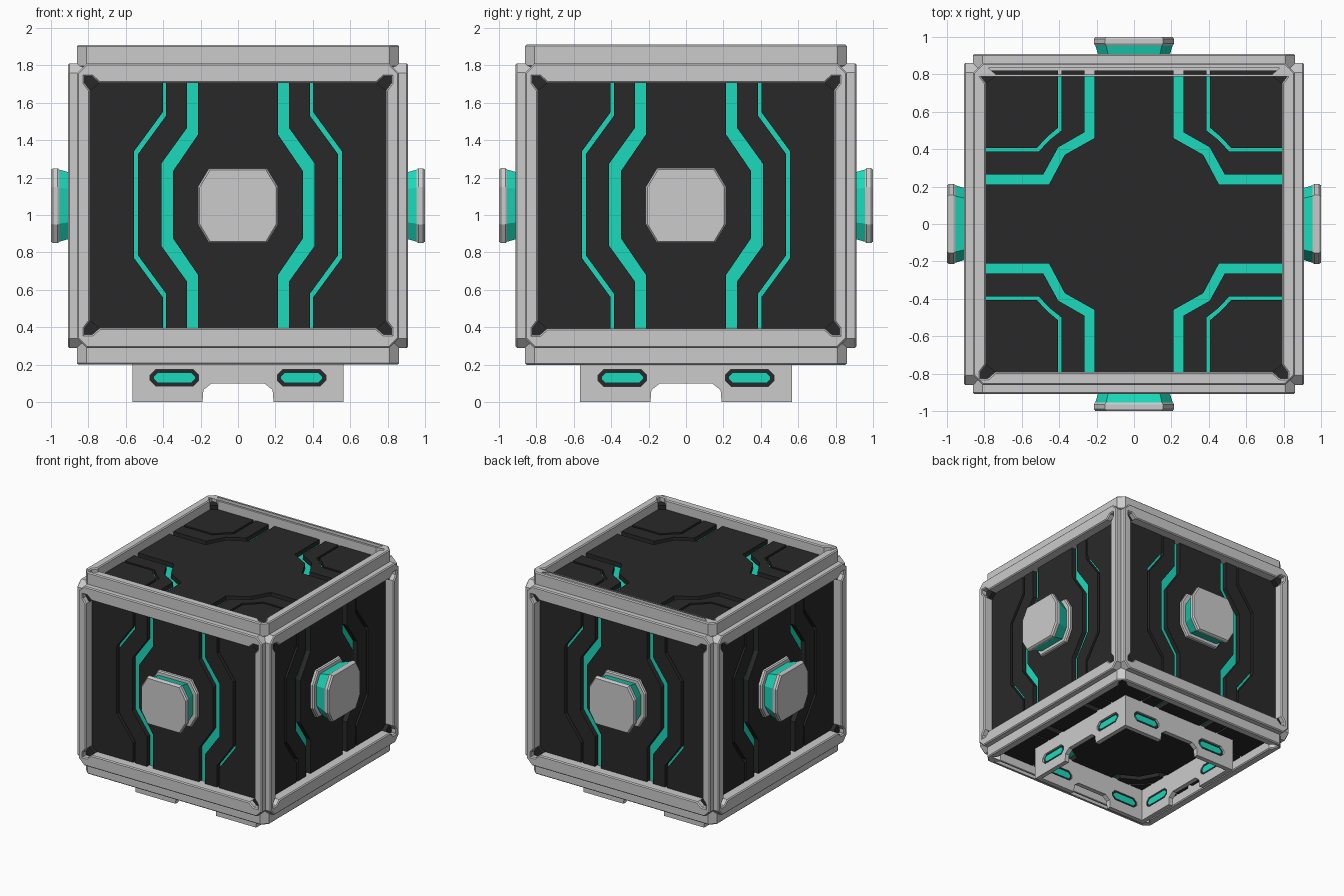
import bpy, bmesh
from math import pi
from mathutils import Matrix

if "Cube" in bpy.data.objects:
    bpy.data.objects.remove(bpy.data.objects["Cube"])


def material(name, rgb):
    m = bpy.data.materials.new(name)
    m.diffuse_color = (*rgb, 1)
    m.use_nodes = True
    m.node_tree.nodes["Principled BSDF"].inputs["Base Color"].default_value = m.diffuse_color
    return m


DARK = material("dark_panel", (0.022, 0.022, 0.022))
TEAL = material("teal_glow", (0.01, 0.70, 0.50))

# Face frames: local (u, v, depth) to world; v is the real height on side faces
FRONT = Matrix(((1, 0, 0, 0), (0, 0, -1, 0), (0, 1, 0, 0), (0, 0, 0, 1)))
SIDES = {n: Matrix.Rotation(k * pi / 2, 4, 'Z') @ FRONT
         for k, n in enumerate(("front", "right", "back", "left"))}
ENDS = {"top": Matrix.Identity(4),
        "bottom": Matrix.Translation((0, 0, 2.11)) @ Matrix.Rotation(pi, 4, 'X')}


def add(name, mesh, mat):
    ob = bpy.data.objects.new(name, mesh)
    bpy.context.collection.objects.link(ob)
    if mat:
        mesh.materials.clear()
        mesh.materials.append(mat)
    return ob


def prism(name, loops, d0, d1, face, mat=None, bevel=0.0):
    """Extrude filled 2D outlines (inner loops become holes) from depth d0 to d1."""
    cu = bpy.data.curves.new(name, 'CURVE')
    cu.dimensions = '2D'
    cu.fill_mode = 'BOTH'
    cu.extrude = (d1 - d0) / 2 - bevel
    cu.bevel_depth, cu.bevel_resolution, cu.offset = bevel, 0, -bevel
    for pts in loops:
        s = cu.splines.new('POLY')
        s.points.add(len(pts) - 1)
        for p, (u, v) in zip(s.points, pts):
            p.co = (u, v, 0, 1)
        s.use_cyclic_u, s.use_smooth = True, False
    tmp = bpy.data.objects.new("tmp", cu)
    bpy.context.collection.objects.link(tmp)
    bpy.context.view_layer.update()
    mesh = bpy.data.meshes.new_from_object(
        tmp.evaluated_get(bpy.context.evaluated_depsgraph_get()))
    bpy.data.objects.remove(tmp)
    mesh.transform(face @ Matrix.Translation((0, 0, (d0 + d1) / 2)))
    return add(name, mesh, mat)


def loft(name, pts, center, steps, face, mat=None):
    """Stack scaled copies of one outline; steps are (depth, scale)."""
    bm = bmesh.new()
    rings = [[bm.verts.new((u * s, center + (v - center) * s, d)) for u, v in pts]
             for d, s in steps]
    for a, b in zip(rings, rings[1:]):
        for i in range(len(pts)):
            j = (i + 1) % len(pts)
            bm.faces.new((a[i], a[j], b[j], b[i]))
    bm.faces.new(rings[0][::-1])
    bm.faces.new(rings[-1])
    bmesh.ops.recalc_face_normals(bm, faces=bm.faces)
    mesh = bpy.data.meshes.new(name)
    bm.to_mesh(mesh)
    bm.free()
    mesh.transform(face)
    return add(name, mesh, mat)


def octagon(u0, u1, v0, v1, a, b):
    return [(u0 + a, v0), (u1 - a, v0), (u1, v0 + b), (u1, v1 - b),
            (u1 - a, v1), (u0 + a, v1), (u0, v1 - b), (u0, v0 + b)]


def quads(pts, c=0):
    """Copies of an outline in all four quadrants, in counter-clockwise order."""
    out = []
    for su, sv in ((1, 1), (-1, 1), (-1, -1), (1, -1)):
        q = [(su * u, c + sv * v) for u, v in pts]
        out.append(q if su * sv > 0 else q[::-1])
    return out


def frame(name, face, c, hv, U, V, lift):
    """Raised frame with notched inner corners, each filled by a dark insert."""
    notch = [(U, V - .04), (U + .03, V), (U + .03, V + .035), (U - .01, V + .035), (U - .05, V)]
    corners = quads(notch, c)
    hole = [p for q in corners for p in q]
    prism(name + "_frame", [octagon(-.86, .86, c - hv, c + hv, .05, .05), hole],
          .79 + lift, .91 + lift, face, bevel=.008)
    prism(name + "_corner_inserts", corners, .80 + lift, .865 + lift, face, DARK)


# Side panels: dark plates separated by glowing channels
C, H = 1.055, 0.68


def edge(u0, u1, z0, z1):
    up = [(u0, H), (u0, z0 - C), (u1, z1 - C)]
    return [(u, C + v) for u, v in up] + [(u, C - v) for u, v in up[::-1]]


def flip(pts):
    return [(-u, v) for u, v in pts]


wide_in, wide_out = edge(.214, .347, 1.43, 1.235), edge(.273, .41, 1.465, 1.275)
thin_in, thin_out = edge(.385, .535, 1.53, 1.325), edge(.402, .556, 1.55, 1.34)
strip = wide_out + thin_in[::-1]
outer = thin_out + [(.81, C - H), (.81, C + H)]
side_plates = [wide_in + flip(wide_in)[::-1], strip, flip(strip), outer, flip(outer)]
button = octagon(-.215, .215, .85, 1.25, .06, .10)

# Base skirt outline with an arched foot cut-out and two light slots
half = [(.14, .10), (.185, .065), (.19, 0), (.565, 0), (.565, .29)]
skirt = half + flip(half)[::-1]
slots = [octagon(.21, .47, .085, .175, .03, .03), octagon(-.47, -.21, .085, .175, .03, .03)]
lights = [octagon(.228, .452, .102, .158, .022, .022),
          octagon(-.452, -.228, .102, .158, .022, .022)]

for n, f in SIDES.items():
    frame(n, f, 1.05, .76, .79, .655, 0)
    prism(n + "_panel_plates", side_plates, .785, .83, f, DARK)
    prism(n + "_glow_sheet", [octagon(-.81, .81, C - H, C + H, .01, .01)], .76, .79, f, TEAL)
    loft(n + "_button_base", button, 1.05, [(.82, 1), (.85, 1), (.86, .96)], f)
    loft(n + "_button_glow", button, 1.05, [(.84, .80), (.96, .97)], f, TEAL)
    loft(n + "_button_cap", button, 1.05, [(.955, .97), (.965, 1), (.988, 1), (1.0, .96)], f)
    prism(n + "_base_skirt", [skirt] + slots, .525, .565, f)
    prism(n + "_slot_backing", slots, .53, .548, f, DARK)
    prism(n + "_slot_lights", lights, .527, .558, f, TEAL)

# Top and bottom panels: cross-shaped centre plate, stepped strips and corner plates
E = .82
w_in = [(E, .21), (.455, .21), (.37, .37), (.21, .46), (.21, E)]
w_out = [(E, .265), (.485, .265), (.405, .41), (.265, .49), (.265, E)]
t_in = [(E, .387), (.51, .387), (.45, .45), (.387, .50), (.387, E)]
t_out = [(E, .406), (.52, .406), (.465, .465), (.406, .515), (.406, E)]
cross = [p for q in quads(w_in) for p in q]
end_plates = [cross] + quads(w_out + t_in[::-1]) + quads(t_out + [(E, E)])

for n, f in ENDS.items():
    frame(n, f, 0, .86, .79, .79, 1.0)
    prism(n + "_panel_plates", end_plates, 1.785, 1.83, f, DARK)
    prism(n + "_glow_sheet", [octagon(-E, E, -E, E, .01, .01)], 1.76, 1.79, f, TEAL)
